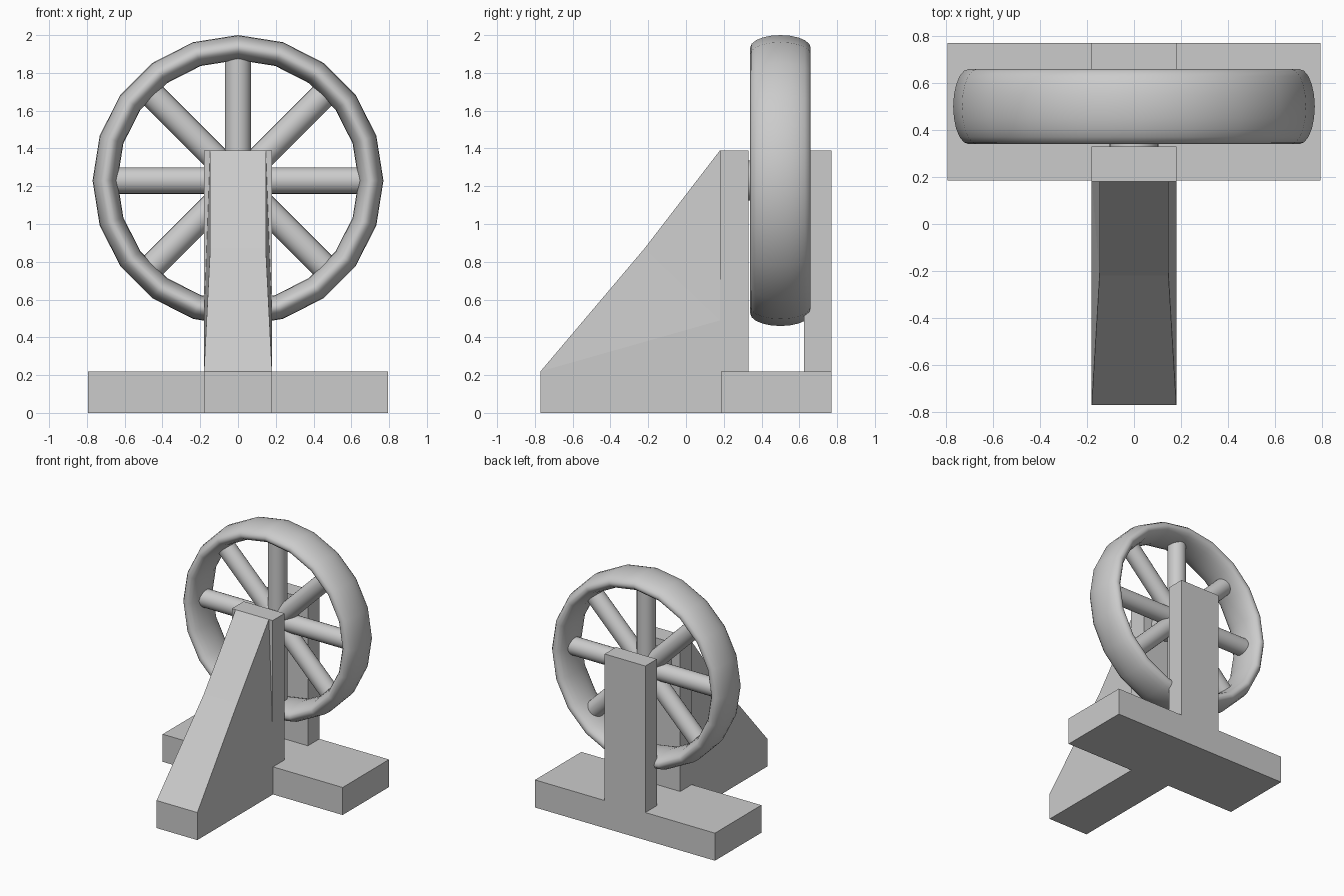
import bpy, bmesh, math
from mathutils import Matrix

if "Cube" in bpy.data.objects:
    bpy.data.objects.remove(bpy.data.objects["Cube"])

WHEEL_Y, WHEEL_Z = 0.5, 1.23


def box(name, x, y, z):
    """Box from (min, max) ranges."""
    bpy.ops.mesh.primitive_cube_add(size=1, location=[sum(r) / 2 for r in (x, y, z)])
    ob = bpy.context.object
    ob.name = name
    ob.scale = [r[1] - r[0] for r in (x, y, z)]
    bpy.ops.object.transform_apply(location=False, rotation=False, scale=True)
    return ob


def smooth():
    bpy.ops.object.shade_smooth_by_angle(angle=math.radians(40))


# Base and upright posts
box("base_plate", (-0.795, 0.795), (0.185, 0.77), (0, 0.22))
box("front_post", (-0.18, 0.18), (0.18, 0.33), (0, 1.39))
box("rear_post", (-0.18, 0.18), (0.625, 0.77), (0.2, 1.39))

# Sloping brace: side outline as (half width, y, z), narrowing towards the top
side = [(0.18, -0.77, 0), (0.18, -0.77, 0.22), (0.147, -0.22, 0.87),
        (0.147, 0.18, 1.39), (0.18, 0.18, 0.49), (0.18, 0.18, 0)]
bm = bmesh.new()
right = [bm.verts.new(p) for p in side]
left = [bm.verts.new((-x, y, z)) for x, y, z in side]
for s in (right, left):
    for ids in ((0, 1, 4, 5), (1, 2, 4), (2, 3, 4)):
        bm.faces.new([s[i] for i in ids])
for i in range(6):
    j = (i + 1) % 6
    bm.faces.new((right[i], right[j], left[j], left[i]))
bmesh.ops.recalc_face_normals(bm, faces=bm.faces)
mesh = bpy.data.meshes.new("sloping_brace")
bm.to_mesh(mesh)
bm.free()
bpy.context.collection.objects.link(bpy.data.objects.new("sloping_brace", mesh))

# Wheel rim: 20-sided ring with a wide oval section
bpy.ops.mesh.primitive_torus_add(major_segments=20, minor_segments=20,
                                 major_radius=0.704, minor_radius=0.066)
rim = bpy.context.object
rim.name = "wheel_rim"
rim.data.transform(Matrix.Rotation(math.pi / 2, 4, 'X') @ Matrix.Diagonal((1, 1, 0.16 / 0.066, 1)))
rim.location = (0, WHEEL_Y, WHEEL_Z)
bpy.ops.object.shade_smooth()

# Spokes: four full-width rods make eight spokes
for i in range(4):
    bpy.ops.mesh.primitive_cylinder_add(vertices=24, radius=0.07, depth=1.36,
                                        location=(0, WHEEL_Y, WHEEL_Z),
                                        rotation=(0, i * math.pi / 4, 0))
    bpy.context.object.name = f"spoke_pair_{i + 1}"
    smooth()

# Axle between the posts
bpy.ops.mesh.primitive_cylinder_add(vertices=24, radius=0.105, depth=0.32,
                                    location=(0, 0.48, WHEEL_Z),
                                    rotation=(math.pi / 2, 0, 0))
bpy.context.object.name = "axle"
smooth()
